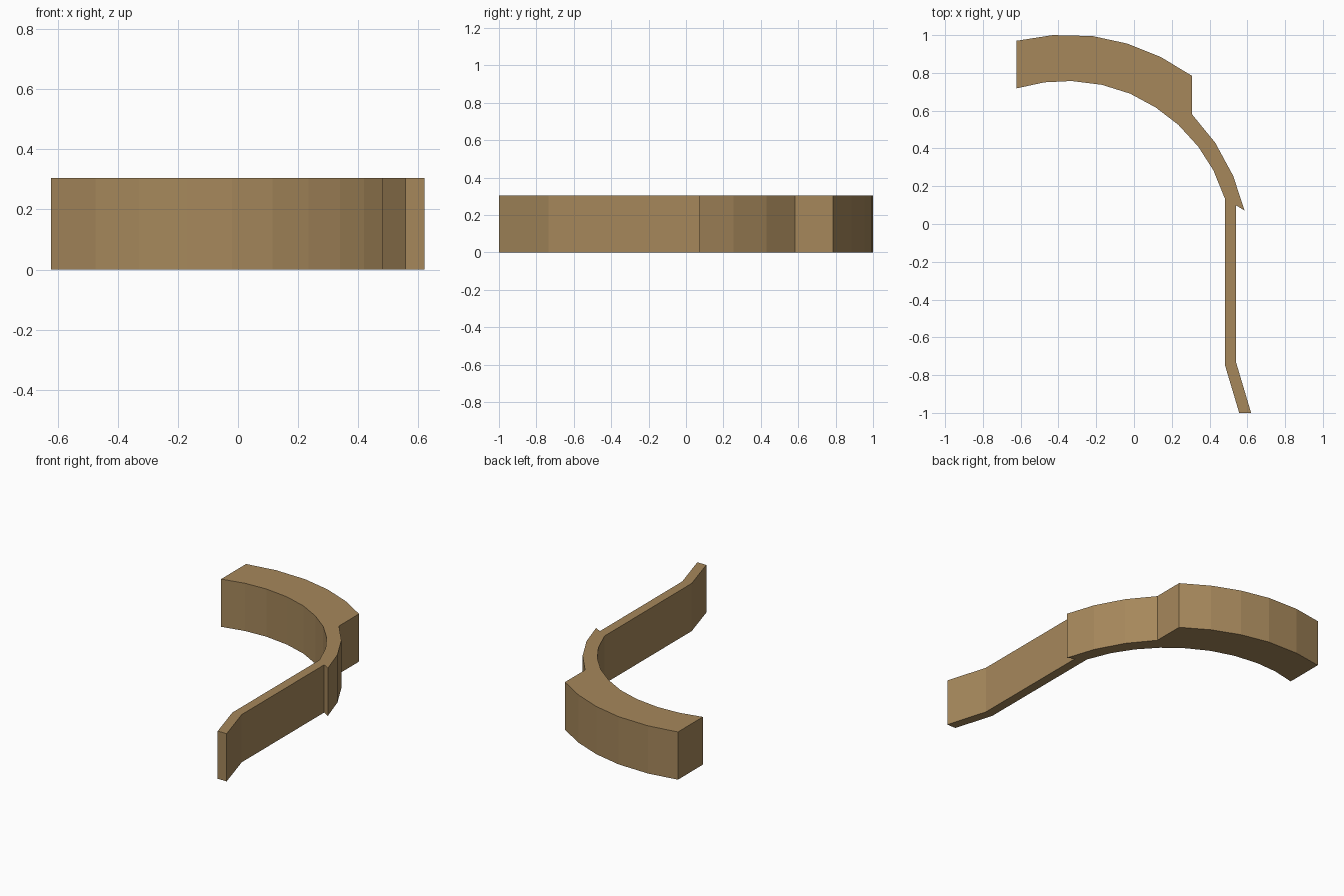
import bpy, bmesh

if "Cube" in bpy.data.objects:
    bpy.data.objects.remove(bpy.data.objects["Cube"])

HEIGHT = 0.305

# Plan outline of the wall, seen from above
outer_thick = [(-0.622, 0.97), (-0.43, 1.0), (-0.22, 0.995), (-0.035, 0.955),
               (0.14, 0.885), (0.306, 0.785)]
outer_thin = [(0.306, 0.582), (0.43, 0.43), (0.525, 0.255), (0.585, 0.072)]
straight_outer = [(0.541, 0.098), (0.541, -0.735), (0.62, -1.0)]
straight_inner = [(0.557, -1.0), (0.481, -0.745), (0.481, 0.135)]
inner_arc = [(0.42, 0.285), (0.34, 0.41), (0.235, 0.525), (0.115, 0.617),
             (-0.02, 0.69), (-0.17, 0.737), (-0.33, 0.757), (-0.475, 0.75),
             (-0.622, 0.718)]
outline = outer_thick + outer_thin + straight_outer + straight_inner + inner_arc

tan = bpy.data.materials.new("tan_wall")
tan.diffuse_color = (0.38, 0.245, 0.105, 1.0)
tan.use_nodes = True
tan.node_tree.nodes["Principled BSDF"].inputs["Base Color"].default_value = tan.diffuse_color

# Extrude the outline straight up
bm = bmesh.new()
base = bm.faces.new([bm.verts.new((x, y, 0.0)) for x, y in outline])
result = bmesh.ops.extrude_face_region(bm, geom=[base], use_keep_orig=True)
top = [g for g in result["geom"] if isinstance(g, bmesh.types.BMVert)]
bmesh.ops.translate(bm, verts=top, vec=(0, 0, HEIGHT))
bmesh.ops.recalc_face_normals(bm, faces=bm.faces)

mesh = bpy.data.meshes.new("curved_wall")
bm.to_mesh(mesh)
bm.free()
mesh.materials.append(tan)
wall = bpy.data.objects.new("curved_wall", mesh)
bpy.context.collection.objects.link(wall)
